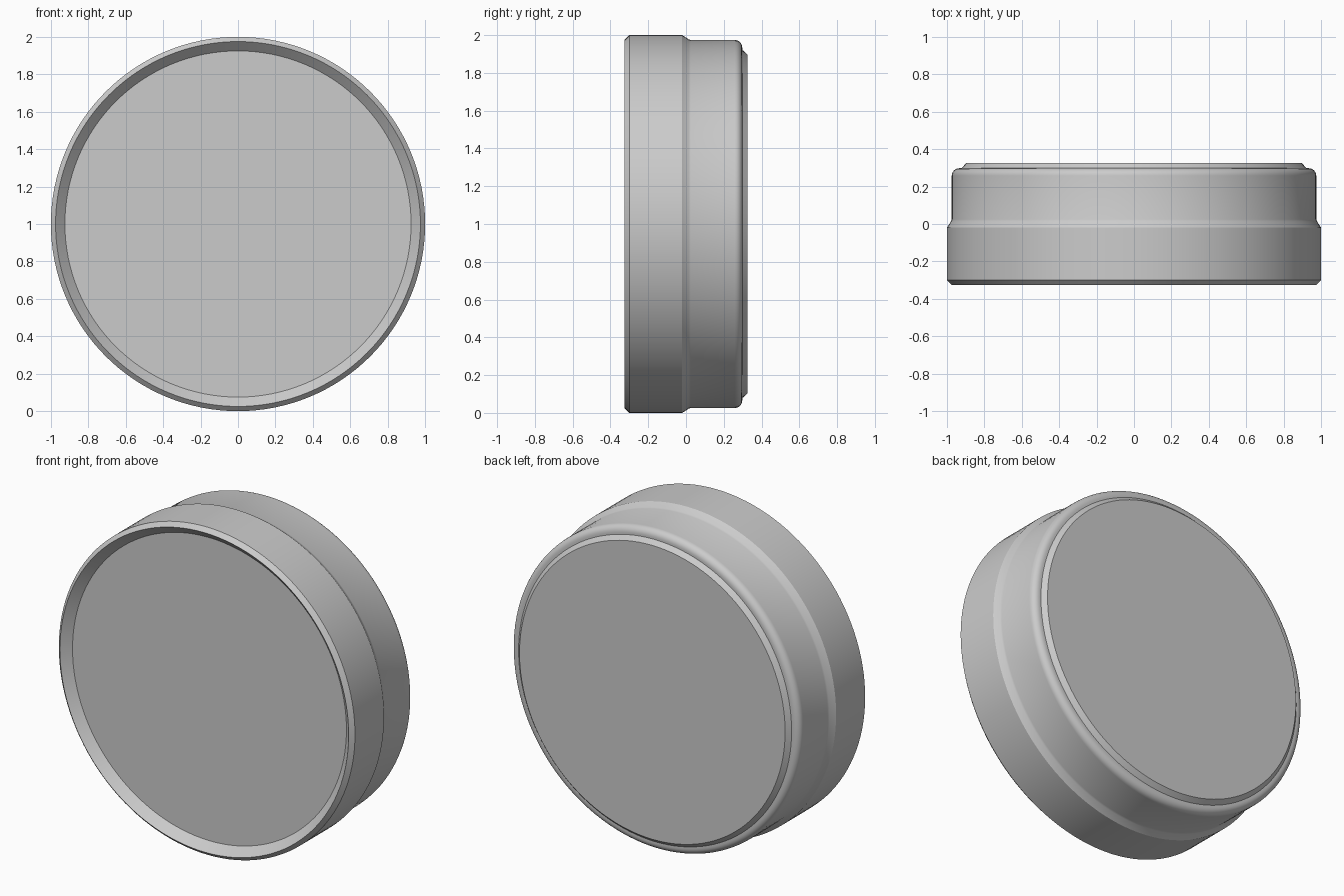
import bpy, bmesh
from math import radians, pi, sin, cos
from mathutils import Matrix, Vector

cube = bpy.data.objects.get("Cube")
if cube:
    bpy.data.objects.remove(cube, do_unlink=True)

SEGMENTS = 128

grey = bpy.data.materials.new("plain grey")
grey.use_nodes = True
colour = (0.6, 0.6, 0.6, 1)
grey.diffuse_color = colour
grey.node_tree.nodes["Principled BSDF"].inputs["Base Color"].default_value = colour


def lathe(name, profile):
    """Spin a (radius, y) profile round the horizontal y axis; cap both ends."""
    bm = bmesh.new()
    rings = []
    for r, y in profile:
        rings.append([bm.verts.new((r * cos(2 * pi * i / SEGMENTS), y,
                                    1 + r * sin(2 * pi * i / SEGMENTS)))
                      for i in range(SEGMENTS)])
    for a, b in zip(rings, rings[1:]):
        for i in range(SEGMENTS):
            j = (i + 1) % SEGMENTS
            bm.faces.new((a[i], a[j], b[j], b[i]))
    bm.faces.new(rings[0])
    bm.faces.new(rings[-1])
    bmesh.ops.recalc_face_normals(bm, faces=bm.faces)
    mesh = bpy.data.meshes.new(name)
    bm.to_mesh(mesh)
    bm.free()
    mesh.materials.append(grey)
    obj = bpy.data.objects.new(name, mesh)
    bpy.context.collection.objects.link(obj)
    bpy.ops.object.select_all(action='DESELECT')
    obj.select_set(True)
    bpy.context.view_layer.objects.active = obj
    bpy.ops.object.shade_smooth_by_angle(angle=radians(25))
    return obj


# Dished front face, chamfered rim, wide front band and sloping shoulder
front = [(0.925, -0.275), (0.975, -0.325), (1.0, -0.3), (1.0, -0.02),
         (0.978, 0.014), (0.974, 0.025)]
# Rounded rear corner of the narrower band
corner = [(0.934 + 0.04 * cos(a), 0.258 + 0.04 * sin(a))
          for a in (radians(15 * k) for k in range(7))]
# Raised rear plate with a chamfered edge
plate = [(0.922, 0.298), (0.897, 0.325)]

lathe("round_body", front + corner + plate)
